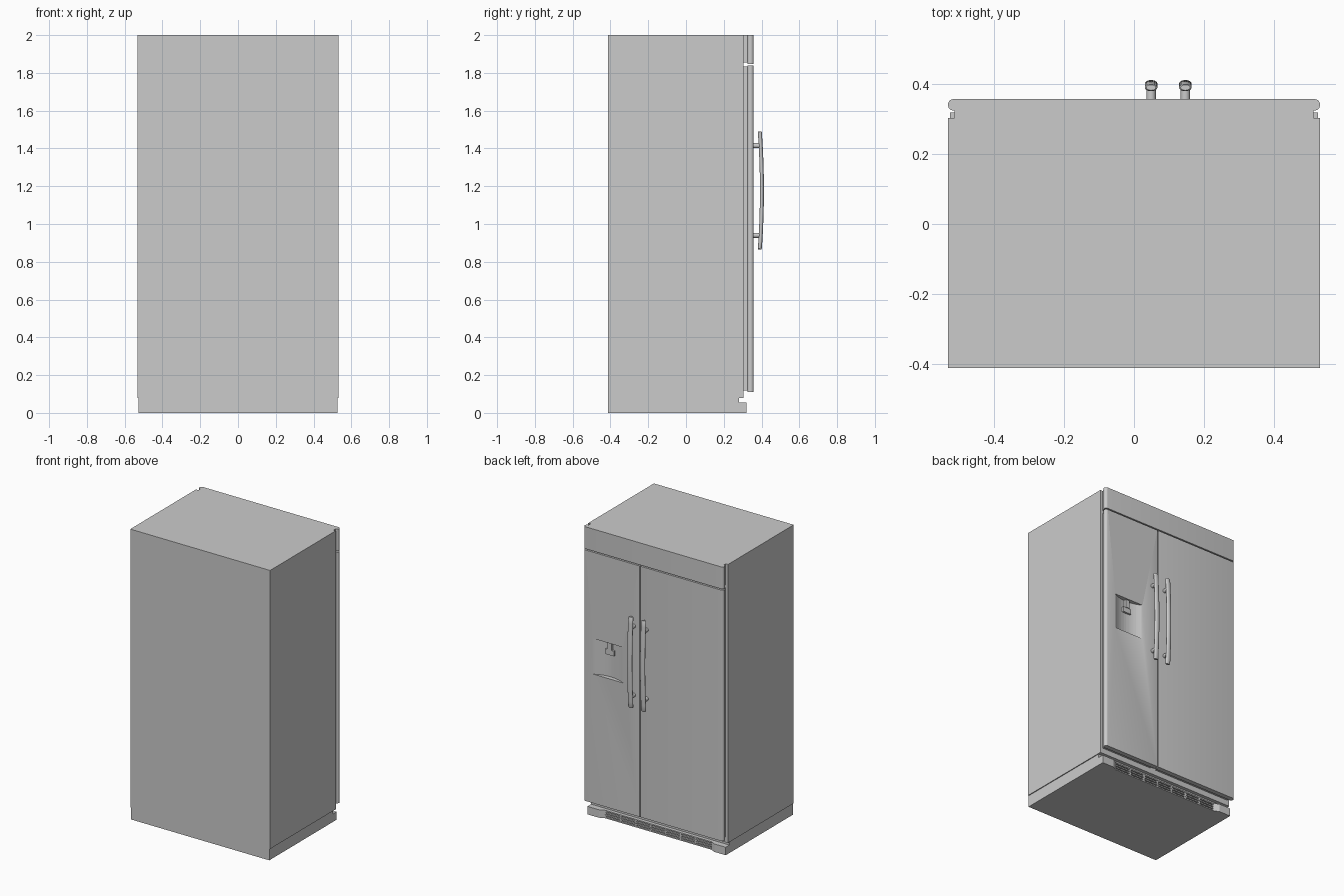
import bpy, bmesh, math

if "Cube" in bpy.data.objects:
    bpy.data.objects.remove(bpy.data.objects["Cube"])


def finish(name, bm, smooth=False):
    bmesh.ops.recalc_face_normals(bm, faces=bm.faces[:])
    mesh = bpy.data.meshes.new(name)
    bm.to_mesh(mesh)
    bm.free()
    ob = bpy.data.objects.new(name, mesh)
    bpy.context.collection.objects.link(ob)
    if smooth:
        bpy.ops.object.select_all(action='DESELECT')
        ob.select_set(True)
        bpy.context.view_layer.objects.active = ob
        bpy.ops.object.shade_smooth_by_angle(angle=math.radians(35))
    return ob


def loft(name, rings, smooth=False):
    """Skin a list of matching closed rings and cap both ends."""
    bm = bmesh.new()
    vs = [[bm.verts.new(p) for p in ring] for ring in rings]
    n = len(vs[0])
    for a, b in zip(vs, vs[1:]):
        for i in range(n):
            j = (i + 1) % n
            bm.faces.new((a[i], a[j], b[j], b[i]))
    bm.faces.new(vs[0])
    bm.faces.new(vs[-1])
    return finish(name, bm, smooth)


def prism(name, outline, z0, z1, smooth=False):
    return loft(name, [[(x, y, z) for x, y in outline] for z in (z0, z1)], smooth)


def box(name, x0, x1, y0, y1, z0, z1):
    return prism(name, [(x0, y0), (x1, y0), (x1, y1), (x0, y1)], z0, z1)


def panel(name, x0, x1, z0, z1, r0, r1, y0=0.325, y1=0.358):
    """Door slab whose vertical edges are rounded by r0 (low x) and r1 (high x)."""
    pts = []
    for cx, cy, r, start in ((x1 - r1, y0 + r1, r1, -90), (x1 - r1, y1 - r1, r1, 0),
                             (x0 + r0, y1 - r0, r0, 90), (x0 + r0, y0 + r0, r0, 180)):
        for k in range(7):
            a = math.radians(start + 15 * k)
            pts.append((cx + r * math.cos(a), cy + r * math.sin(a)))
    return prism(name, pts, z0, z1, True)


# Cabinet and plinth
box("cabinet", -0.533, 0.533, -0.412, 0.304, 0.08, 2.0)
box("plinth", -0.527, 0.527, -0.412, 0.28, 0.0, 0.08)

# Doors, top panel and the seals behind them
SPLIT = 0.1
fronts = (("wide_door", -0.533, SPLIT - 0.003, 0.11, 1.84, 0.016, 0.004),
          ("narrow_door", SPLIT + 0.003, 0.533, 0.11, 1.84, 0.004, 0.016),
          ("top_panel", -0.533, 0.533, 1.848, 2.0, 0.016, 0.016))
for name, x0, x1, z0, z1, r0, r1 in fronts:
    door = panel(name, x0, x1, z0, z1, r0, r1)
    top = z1 if name == "top_panel" else z1 - 0.005
    box(name + "_seal", x0 + 0.018, x1 - 0.018, 0.304, 0.325, z0 + 0.008, top)

# Dispenser recess, curved in plan
DX, HALF, DEPTH, FACE = 0.3425, 0.1125, 0.03, 0.358
R = (HALF ** 2 + DEPTH ** 2) / (2 * DEPTH)
ring = [(DX + R * math.cos(math.tau * i / 96), FACE + R - DEPTH + R * math.sin(math.tau * i / 96))
        for i in range(96)]
cutter = prism("dispenser_cutter", ring, 1.0, 1.245)
cutter.hide_render = True
door = bpy.data.objects["narrow_door"]
cut = door.modifiers.new("dispenser_recess", 'BOOLEAN')
cut.operation = 'DIFFERENCE'
cut.solver = 'EXACT'
cut.object = cutter
bpy.context.view_layer.objects.active = door
bpy.ops.object.modifier_apply(modifier=cut.name)
bpy.data.objects.remove(cutter)
bpy.ops.object.select_all(action='DESELECT')
door.select_set(True)
bpy.ops.object.shade_smooth_by_angle(angle=math.radians(35))

# Dispenser spout and paddle
box("dispenser_spout", DX - 0.016, DX + 0.016, 0.33, 0.347, 1.19, 1.245)
box("dispenser_paddle", DX - 0.032, DX + 0.032, 0.329, 0.342, 1.155, 1.19)

# Bowed oval handles on round posts
for side, hx in (("wide", 0.049), ("narrow", 0.147)):
    rings = []
    for k in range(-1, 18):
        t = min(max(k, 0), 16) / 8 - 1
        z = 1.178 + 0.308 * t
        y = 0.402 - 0.011 * t * t
        s = 1.0
        if k in (-1, 17):
            z += 0.005 * t
            s = 0.75
        rings.append([(hx + 0.018 * s * math.cos(math.tau * i / 20),
                       y + 0.0105 * s * math.sin(math.tau * i / 20), z) for i in range(20)])
    loft(side + "_door_handle", rings, True)
    for level, pz in (("lower", 0.94), ("upper", 1.415)):
        loft(f"{side}_handle_{level}_post",
             [[(hx + 0.0135 * math.cos(math.tau * i / 16), y,
                pz + 0.0135 * math.sin(math.tau * i / 16)) for i in range(16)]
              for y in (0.352, 0.396)], True)

# Kick grille: end blocks, slats and dividers
for side, s in (("left", -1), ("right", 1)):
    prism(side + "_grille_end",
          [(s * x, y) for x, y in ((0.527, 0.275), (0.527, 0.32), (0.44, 0.32), (0.4, 0.3), (0.4, 0.275))],
          0.0, 0.055)
for i, z in enumerate((0.0, 0.0155, 0.031, 0.0465)):
    box(f"grille_slat_{i + 1}", -0.405, 0.405, 0.278, 0.304, z, z + 0.0085)
for i in range(6):
    x = -0.4 + 0.8 * (i + 1) / 7
    box(f"grille_divider_{i + 1}", x - 0.007, x + 0.007, 0.278, 0.303, 0.001, 0.054)
